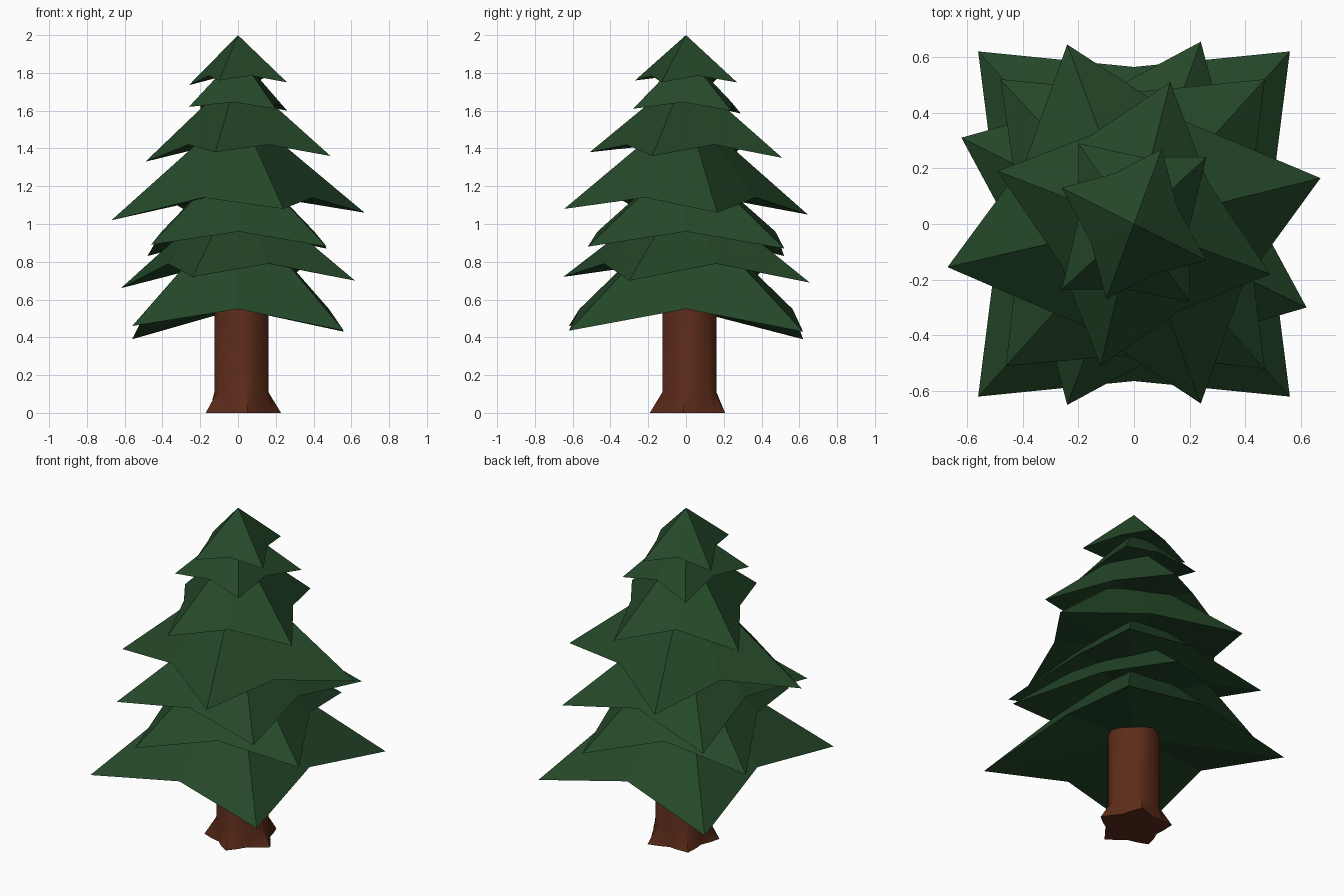
import bpy, bmesh, math
from mathutils import Vector

if "Cube" in bpy.data.objects:
    bpy.data.objects.remove(bpy.data.objects["Cube"])


def material(name, color):
    m = bpy.data.materials.new(name)
    m.diffuse_color = color
    m.use_nodes = True
    m.node_tree.nodes["Principled BSDF"].inputs["Base Color"].default_value = m.diffuse_color
    return m


def finish(name, bm, mat):
    bmesh.ops.recalc_face_normals(bm, faces=bm.faces)
    me = bpy.data.meshes.new(name)
    bm.to_mesh(me)
    bm.free()
    ob = bpy.data.objects.new(name, me)
    bpy.context.collection.objects.link(ob)
    me.materials.append(mat)
    return ob


def tier(name, tips, valley_z, apex_z, mat):
    """Four drooping tips with raised valleys between, closed to an apex and an underside."""
    bm = bmesh.new()
    rim = []
    for i, tip in enumerate(tips):
        nxt = tips[(i + 1) % 4]
        rim.append(bm.verts.new(tip))
        mx, my = (tip[0] + nxt[0]) / 2, (tip[1] + nxt[1]) / 2
        rim.append(bm.verts.new((mx * 0.86, my * 0.91, valley_z)))
    apex = bm.verts.new((0, 0, apex_z))
    under = bm.verts.new((0, 0, valley_z + 0.03))
    for a, b in zip(rim, rim[1:] + rim[:1]):
        bm.faces.new((a, b, apex))
        bm.faces.new((b, a, under))
    return finish(name, bm, mat)


green = material("needles", (0.018, 0.065, 0.022, 1))
brown = material("bark", (0.11, 0.025, 0.01, 1))

# Foliage tiers, bottom to top: tips (counter-clockwise), valley height, apex height
tiers = [
    ([(-.56, -.62, .46), (.56, -.62, .435), (.56, .62, .43), (-.56, .62, .39)], .55, 1.10),
    ([(-.24, -.65, .72), (.62, -.30, .70), (.24, .655, .69), (-.62, .31, .66)], .79, 1.22),
    ([(-.46, -.51, .89), (.47, -.52, .88), (.47, .52, .87), (-.48, .52, .83)], .96, 1.38),
    ([(.24, -.645, 1.08), (.67, .165, 1.06), (-.24, .645, 1.05), (-.67, -.155, 1.02)], 1.14, 1.62),
    ([(-.12, -.51, 1.38), (.49, -.18, 1.36), (.13, .51, 1.35), (-.49, .19, 1.33)], 1.42, 1.80),
    ([(-.26, -.235, 1.62), (.20, -.28, 1.61), (.26, .24, 1.60), (-.20, .29, 1.585)], 1.645, 1.90),
    ([(-.10, -.27, 1.76), (.26, -.13, 1.75), (.10, .27, 1.75), (-.26, .13, 1.735)], 1.785, 2.00),
]
for i, (tips, vz, az) in enumerate(tiers):
    tier(f"foliage_tier_{i + 1}", tips, vz, az, green)

# Trunk: round column flaring into a five-pointed root star
bm = bmesh.new()
N = 20
rings = []
for z, flare in ((0, True), (0.11, False), (0.75, False)):
    ring = []
    for i in range(N):
        a = math.radians(-9) + math.tau * i / N
        r = 0.145
        if flare:
            r = (0.212, 0.172, 0.15, 0.172)[i % 4]
        ring.append(bm.verts.new((0.018 + r * math.cos(a), 0.018 + r * math.sin(a), z)))
    rings.append(ring)
for lo, hi in zip(rings, rings[1:]):
    for i in range(N):
        j = (i + 1) % N
        bm.faces.new((lo[i], lo[j], hi[j], hi[i]))
bm.faces.new(rings[0][::-1])
bm.faces.new(rings[-1])
trunk = finish("trunk", bm, brown)
bpy.context.view_layer.objects.active = trunk
trunk.select_set(True)
bpy.ops.object.shade_smooth_by_angle(angle=math.radians(30))
